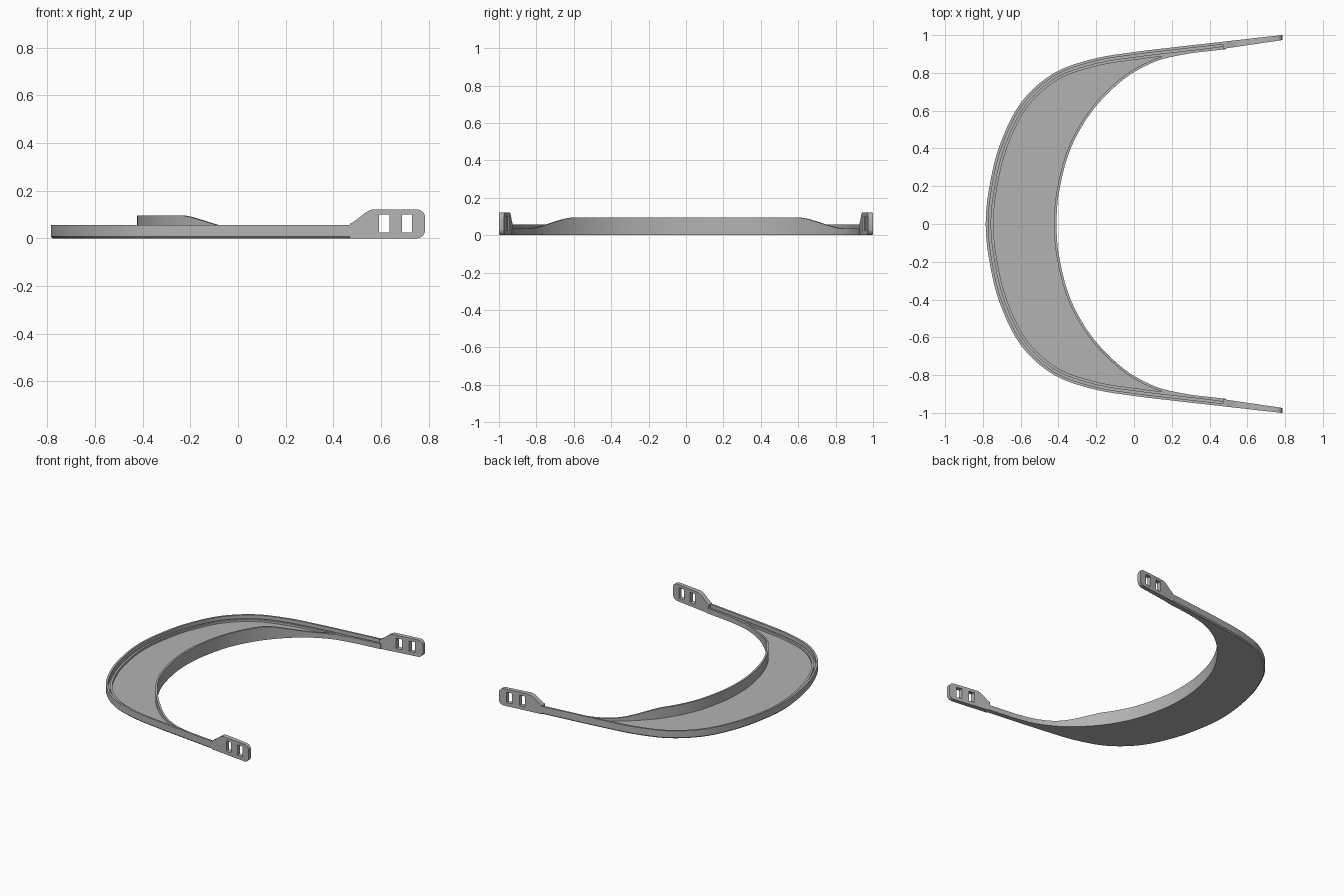
import bpy, bmesh, math
from mathutils import Vector

cube = bpy.data.objects.get("Cube")
if cube:
    bpy.data.objects.remove(cube, do_unlink=True)

grey = bpy.data.materials.new("mid_grey")
grey.use_nodes = True
grey.diffuse_color = (0.45, 0.45, 0.45, 1)
grey.node_tree.nodes["Principled BSDF"].inputs["Base Color"].default_value = grey.diffuse_color

# Half outlines, from the middle of the brow to the start of the strap tab
OUTER = [(-.785, 0), (-.765, .2), (-.71, .42), (-.6, .64), (-.43, .795),
         (-.22, .873), (0, .91), (.25, .94), (.48, .966)]
INNER = [(-.41, 0), (-.395, .18), (-.335, .4), (-.22, .6), (-.06, .762),
         (.1, .855), (.25, .895), (.48, .929)]


def smoothstep(a, b, v):
    t = min(max((v - a) / (b - a), 0), 1)
    return t * t * (3 - 2 * t)


def spline(points, count=72):
    """Smooth curve through the points, mirrored at its first point."""
    p = [Vector(q) for q in points]
    p = [Vector((p[1].x, -p[1].y))] + p + [2 * p[-1] - p[-2]]
    result = []
    for i in range(count + 1):
        s = i / count * (len(points) - 1)
        k = min(int(s), len(points) - 2)
        t = s - k
        a, b, c, d = p[k:k + 4]
        result.append(b + (c - a) * t / 2 + (a - 2.5 * b + 2 * c - d / 2) * t ** 2
                      + (1.5 * (b - c) + (d - a) / 2) * t ** 3)
    return result


def offset(path, i, amount):
    """Point moved sideways from the path, positive towards its right."""
    if i == 0:
        return path[0] + Vector((amount, 0))
    t = (path[min(i + 1, len(path) - 1)] - path[i - 1]).normalized()
    return path[i] + Vector((t.y, -t.x)) * amount


def finish(name, bm):
    """Make the half mesh an object and mirror it to the other side."""
    bmesh.ops.remove_doubles(bm, verts=bm.verts, dist=1e-5)
    bmesh.ops.recalc_face_normals(bm, faces=bm.faces)
    mesh = bpy.data.meshes.new(name)
    bm.to_mesh(mesh)
    bm.free()
    mesh.materials.append(grey)
    obj = bpy.data.objects.new(name, mesh)
    bpy.context.collection.objects.link(obj)
    bpy.ops.object.select_all(action='DESELECT')
    obj.select_set(True)
    bpy.context.view_layer.objects.active = obj
    bpy.ops.object.shade_smooth_by_angle(angle=math.radians(30))
    mirror = obj.modifiers.new("mirror", 'MIRROR')
    mirror.use_axis = (False, True, False)
    return obj


def sweep(name, rings):
    """Join a row of closed cross-sections and cap the arm end."""
    bm = bmesh.new()
    rows = [[bm.verts.new(v) for v in ring] for ring in rings]
    n = len(rows[0])
    for a, b in zip(rows, rows[1:]):
        for j in range(n):
            k = (j + 1) % n
            bm.faces.new((a[j], a[k], b[k], b[j]))
    bm.faces.new(rows[-1])
    return finish(name, bm)


outer, inner = spline(OUTER), spline(INNER)
steps = range(len(outer))

# Outer rim: chamfered outside wall, groove for the sheet, low inside ridge
RIM = [(.008, 0), (0, .008), (0, .056), (.014, .056), (.014, .02),
       (.026, .02), (.026, .037), (.041, .037), (.041, 0)]
sweep("outer_rim", [[(*offset(outer, i, d), z) for d, z in RIM] for i in steps])

# Inner rim: thin wall, tall over the brow and low at the temples
rings = []
for i in steps:
    top = .096 - .06 * smoothstep(.58, .85, inner[i].y)
    wall = [(0, 0), (0, top), (-.013, top), (-.013, 0)]
    rings.append([(*offset(inner, i, d), z) for d, z in wall])
sweep("inner_rim", rings)

# Crescent floor between the two rims
rings = []
for i in steps:
    a, b = offset(outer, i, .03), offset(inner, i, -.008)
    rings.append([(*a, 0), (*a, .022), (*b, .022), (*b, 0)])
sweep("floor_plate", rings)

# Strap tab: side profile with rounded corners and two slots
START, END, TOP, R = .47, .785, .121, .035
profile = [(START, 0)]
for cz, first in ((R, -90), (TOP - R, 0)):
    for step in range(9):
        a = math.radians(first + step * 90 / 8)
        profile.append((END - R + R * math.cos(a), cz + R * math.sin(a)))
for step in range(17):
    x = .57 + (START - .57) * step / 16
    profile.append((x, .056 + (TOP - .056) * smoothstep(.45, .57, x)))
slots = [[(x, .025), (x + .043, .025), (x + .043, .1), (x, .1)] for x in (.592, .687)]

curve = bpy.data.curves.new("tab_profile", 'CURVE')
curve.dimensions = '2D'
curve.fill_mode = 'BOTH'
curve.extrude = .5
for loop in [profile] + slots:
    s = curve.splines.new('POLY')
    s.points.add(len(loop) - 1)
    for point, (x, z) in zip(s.points, loop):
        point.co = (x, z, 0, 1)
    s.use_cyclic_u = True
helper = bpy.data.objects.new("tab_profile", curve)
bpy.context.collection.objects.link(helper)
solid = bpy.data.meshes.new_from_object(
    helper.evaluated_get(bpy.context.evaluated_depsgraph_get()))
bpy.data.objects.remove(helper, do_unlink=True)

# Stand the profile up and taper it along the splayed arm
bm = bmesh.new()
bm.from_mesh(solid)
bpy.data.meshes.remove(solid)
for v in bm.verts:
    x, z, side = v.co
    inside, outside = .895 + .147 * (x - .25), .94 + .113 * (x - .25)
    v.co = (x, inside + (outside - inside) * (side + .5), z)
finish("strap_tab", bm)
